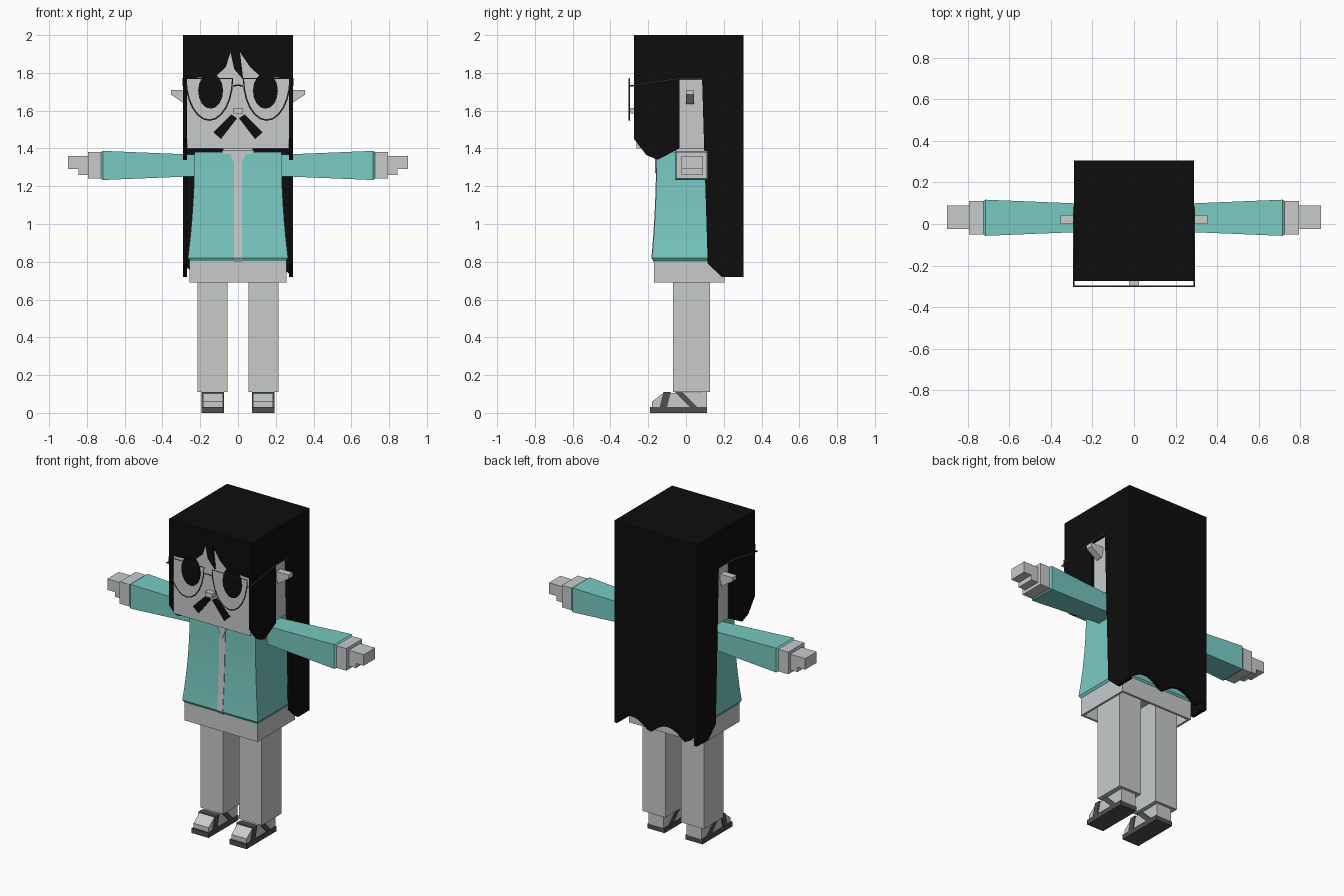
import bpy, bmesh
from math import cos, sin, pi

cube = bpy.data.objects.get("Cube")
if cube:
    bpy.data.objects.remove(cube, do_unlink=True)


def material(name, red, green, blue):
    mat = bpy.data.materials.new(name)
    mat.use_nodes = True
    colour = (red, green, blue, 1)
    mat.diffuse_color = colour
    mat.node_tree.nodes["Principled BSDF"].inputs["Base Color"].default_value = colour
    return mat


PALE = material("pale_grey", 0.58, 0.6, 0.6)
TEAL = material("teal_cloth", 0.19, 0.59, 0.54)
BLACK = material("black_hair", 0.004, 0.004, 0.004)
DARK = material("dark_grey", 0.08, 0.08, 0.08)

# Shared levels and planes
CROWN, FRINGE, CHIN, SHOULDER = 2.0, 1.77, 1.4, 1.38
HEM, TAIL, ANKLE, SOLE = 0.82, 0.69, 0.11, 0.03
HAIR_TIP, HAIR_SIDE, HAIR_FRONT, HAIR_BACK = 0.72, 0.29, -0.275, 0.305
FACE_SIDE, FACE_FRONT = 0.27, -0.262
LENS_FRONT, LENS_CENTRE = -0.3, 0.152
ARM_Y, ARM_Z = 0.03, 1.31
THIN = 0.006


def place(axis, a, b, depth):
    """Put a flat point into space, with depth measured along the axis."""
    return {"x": (depth, a, b), "y": (a, depth, b), "z": (a, b, depth)}[axis]


def loft(name, axis, rings, mat, caps=True):
    """Join equal-sized loops, each given as (depth, points)."""
    bm = bmesh.new()
    loops = [[bm.verts.new(place(axis, a, b, depth)) for a, b in points]
             for depth, points in rings]
    for near, far in zip(loops, loops[1:]):
        for i in range(len(near)):
            bm.faces.new((near[i - 1], near[i], far[i], far[i - 1]))
    if caps:
        bm.faces.new(loops[0])
        bm.faces.new(loops[-1])
    bmesh.ops.recalc_face_normals(bm, faces=bm.faces)
    mesh = bpy.data.meshes.new(name)
    bm.to_mesh(mesh)
    bm.free()
    mesh.materials.append(mat)
    part = bpy.data.objects.new(name, mesh)
    bpy.context.collection.objects.link(part)
    return part


def prism(name, axis, points, start, end, mat):
    return loft(name, axis, [(start, points), (end, points)], mat)


def rect(left, right, low, high):
    return [(left, low), (right, low), (right, high), (left, high)]


def box(name, half, front, back, low, high, mat, centre=0):
    outline = rect(centre - half, centre + half, front, back)
    return prism(name, "z", outline, low, high, mat)


def arc(x, z, width, height, start, end, steps):
    angles = [start + (end - start) * i / steps for i in range(steps + 1)]
    return [(x + width * cos(a), z + height * sin(a)) for a in angles]


def flip(points, side):
    return [(side * a, b) for a, b in points]


def wire(name, points, cyclic=False):
    curve = bpy.data.curves.new(name, "CURVE")
    curve.dimensions = "3D"
    curve.bevel_depth = 0.004
    curve.bevel_resolution = 0
    spline = curve.splines.new("POLY")
    spline.points.add(len(points) - 1)
    for point, position in zip(spline.points, points):
        point.co = (*position, 1)
    spline.use_cyclic_u = cyclic
    curve.materials.append(DARK)
    bpy.context.collection.objects.link(bpy.data.objects.new(name, curve))


# Head, neck and nose
box("head", FACE_SIDE, FACE_FRONT, FACE_SIDE, CHIN, CROWN - SOLE, PALE)
box("neck", 0.08, -0.08, 0.1, SHOULDER - SOLE, CHIN, PALE)
box("nose", 0.025, -0.295, FACE_FRONT, 1.585, 1.615, PALE)

# Hair crown, brow band and centre tuft
parting = 1.91
fringe_back = FACE_FRONT + THIN
box("hair_crown", HAIR_SIDE, HAIR_FRONT, HAIR_BACK, CROWN - SOLE, CROWN, BLACK)
box("hair_brow", HAIR_SIDE, HAIR_FRONT, fringe_back, parting, CROWN, BLACK)
tuft = [(-0.04, parting), (0.01, parting), (0.028, FRINGE - THIN), (-0.02, 1.82)]
prism("hair_tuft", "y", tuft, HAIR_FRONT, fringe_back, BLACK)

# Back hair with a scalloped lower edge
ragged = []
for i in range(21):
    x = HAIR_SIDE * (1 - i / 10)
    ragged.append((x, HAIR_TIP + 0.07 * abs(sin((x - HAIR_SIDE) * pi * 4))))
ragged += [(-HAIR_SIDE, CROWN), (HAIR_SIDE, CROWN)]
prism("hair_back", "y", ragged, HAIR_BACK - 0.02, HAIR_BACK, BLACK)

# Side hair outline with an opening around the ear
lock_back, nape = -0.035, 0.085
side_hair = [(HAIR_FRONT, CROWN), (HAIR_BACK, CROWN), (HAIR_BACK, HAIR_TIP), (0.19, HAIR_TIP),
             (0.115, 0.79), (nape, FRINGE), (lock_back, FRINGE), (lock_back, CHIN),
             (-0.15, 1.34), (-0.21, 1.365), (HAIR_FRONT, 1.45)]

eye = arc(0.145, 1.705, 0.066, 0.095, 0, 2 * pi, 16)[:-1]
rim = arc(LENS_CENTRE, FRINGE, 0.123, 0.22, pi, 2 * pi, 12)
moustache = [(0.005, 1.56), (0.035, 1.58), (0.13, 1.485), (0.09, 1.45)]
ear = [(0.26, 1.71), (0.355, 1.71), (0.355, 1.685), (0.28, 1.635)]
heel, toe, instep = 0.11, -0.18, 0.105
foot = [(heel, SOLE), (heel, ANKLE), (-0.12, instep), (toe, 0.06), (toe, SOLE)]


def arm_section(half):
    """Arm cross-section, slightly wider than tall."""
    tall = half - 0.01
    return rect(ARM_Y - half, ARM_Y + half, ARM_Z - tall, ARM_Z + tall)


def strap(name, centre, ground, top):
    """Slanted sandal strap across one foot."""
    width = 0.04
    band = [(ground, SOLE), (ground + width, SOLE), (top + width, ANKLE), (top, ANKLE)]
    prism(name, "x", band, centre - 0.059, centre + 0.059, DARK)


for side, tag in ((1, "left_"), (-1, "right_")):
    # Hair side and swept fringe
    prism(tag + "hair_side", "x", side_hair, side * FACE_SIDE, side * HAIR_SIDE, BLACK)
    sweep = [(side * HAIR_SIDE, parting), (side * HAIR_SIDE, FRINGE), (side * 0.12, FRINGE + 0.01),
             (side * 0.065, 1.83), (side * 0.025 - 0.015, parting)]
    prism(tag + "fringe", "y", sweep, HAIR_FRONT, fringe_back, BLACK)

    # Face details and ear
    for name, shape in (("eye", eye), ("moustache", moustache)):
        prism(tag + name, "y", flip(shape, side), FACE_FRONT - THIN, FACE_FRONT + THIN, BLACK)
    prism(tag + "ear", "y", flip(ear, side), 0, 0.043, PALE)

    # Spectacle rim and temple
    wire(tag + "rim", [(x, LENS_FRONT, z) for x, z in flip(rim, side)], True)
    hinge = FRINGE - 0.04
    outer = side * HAIR_SIDE
    wire(tag + "temple", [(side * FACE_SIDE, LENS_FRONT, hinge), (outer, LENS_FRONT, hinge),
                          (outer, lock_back, FRINGE), (outer, nape, FRINGE)])

    # Sleeve, wrist and stepped hand
    cuff, wrist, fingertip = 0.715, 0.795, 0.9
    sleeve = [(0.2, 0.066), (cuff, 0.087), (cuff + 0.01, 0.08)]
    loft(tag + "sleeve", "x", [(side * x, arm_section(half)) for x, half in sleeve], TEAL)
    prism(tag + "wrist", "x", arm_section(0.08), side * cuff, side * wrist, PALE)
    for name, end, low in (("palm", 0.845, 1.26), ("fingers", fingertip, 1.29)):
        prism(tag + name, "x", rect(-0.025, 0.09, low, 1.36), side * wrist, side * end, PALE)

    # Leg, foot and sandal
    hip, step = side * 0.135, side * 0.133
    box(tag + "leg", 0.08, -0.07, 0.128, ANKLE, HEM, PALE, hip)
    prism(tag + "foot", "x", foot, step - 0.053, step + 0.053, PALE)
    box(tag + "sole", 0.06, toe - 0.01, heel, 0, SOLE, DARK, step)
    strap(tag + "toe_strap", step, -0.14, -0.12)
    strap(tag + "ankle_strap", step, 0.02, -0.06)

# Spectacle bridge
gap = LENS_CENTRE - 0.126
wire("bridge", [(-gap, LENS_FRONT, hinge), (0, LENS_FRONT, hinge + THIN), (gap, LENS_FRONT, hinge)])

# Jacket flaring towards a turned-in hem
rows = [(HEM - 0.02, 0.25, -0.168, 0.19)]
for i in range(7):
    rise = i / 6
    flare = (1 - rise) ** 2
    rows.append((HEM + rise * (SHOULDER - HEM), 0.23 + 0.035 * flare,
                 -0.155 - 0.025 * flare, 0.16 + 0.045 * flare))
loft("jacket", "z", [(z, rect(-half, half, front, back)) for z, half, front, back in rows], TEAL)

# Pale front opening, open collar and collar band
opening = [(z, rect(-0.02, 0.02, front - THIN / 2, front + THIN / 2)) for z, _, front, _ in rows]
loft("front_opening", "z", opening, PALE)
collar = [(0, 1.27), (0.045, SHOULDER), (-0.045, SHOULDER)]
prism("collar", "y", collar, -0.163, -0.155, PALE)
box("collar_band", 0.085, -0.163, -0.15, SHOULDER - 0.01, SHOULDER + 0.01, PALE)

# Open-bottomed shirt tail
tail_rim = rect(-0.257, 0.257, -0.17, 0.203)
shirt = loft("shirt_tail", "z", [(TAIL, tail_rim), (HEM - 0.015, tail_rim)], PALE, caps=False)
thickness = shirt.modifiers.new("thickness", "SOLIDIFY")
thickness.thickness = 0.02
thickness.offset = -1
box("hips", 0.24, -0.155, 0.19, HEM - 0.04, HEM, PALE)
